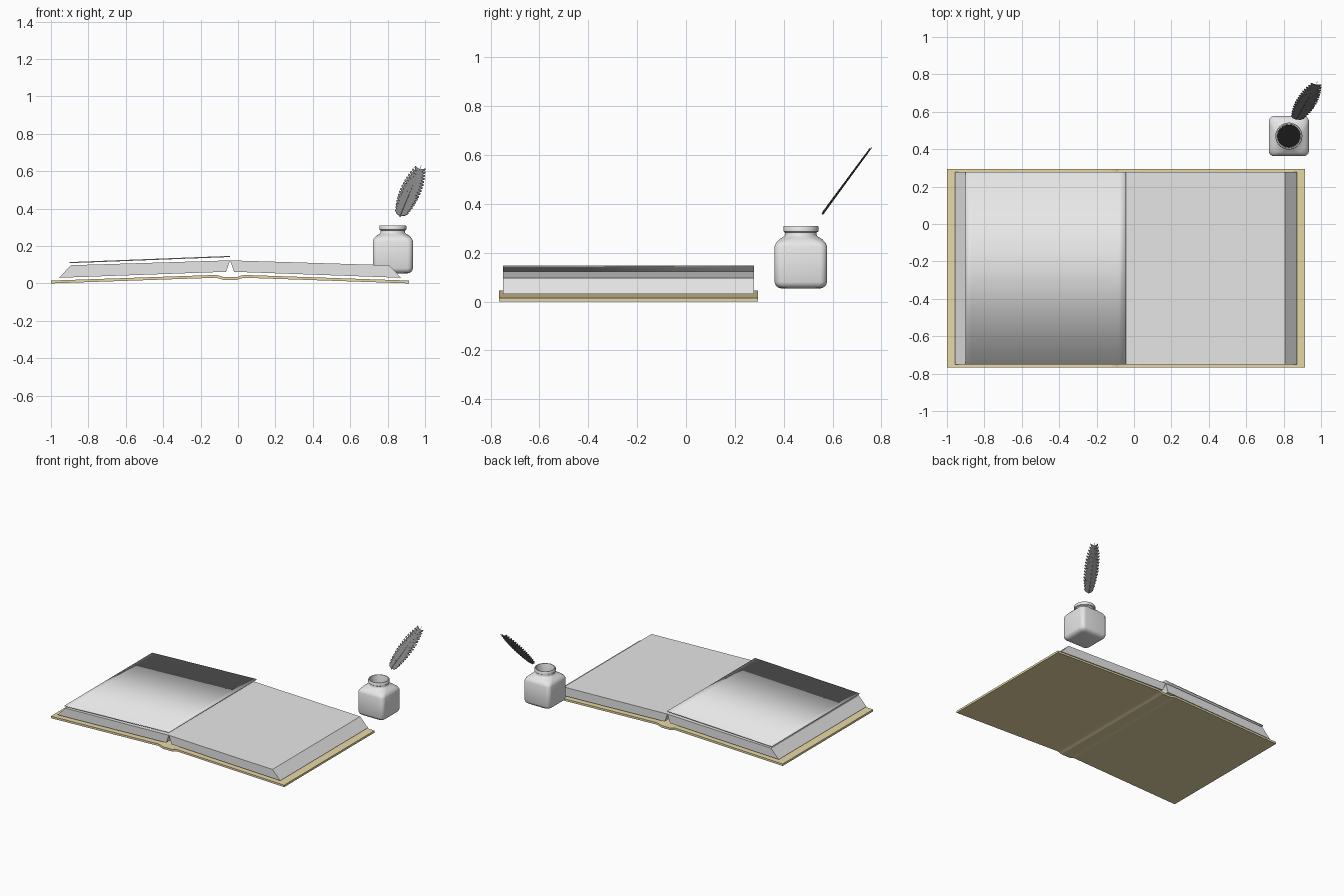
import bpy, bmesh, math
from mathutils import Vector

if "Cube" in bpy.data.objects:
    bpy.data.objects.remove(bpy.data.objects["Cube"])


def material(name, rgb):
    m = bpy.data.materials.new(name)
    m.diffuse_color = (*rgb, 1)
    m.use_nodes = True
    m.node_tree.nodes["Principled BSDF"].inputs["Base Color"].default_value = m.diffuse_color
    return m


PAPER = material("light_grey", (0.8, 0.8, 0.8))
TAN = material("tan", (0.8, 0.69, 0.38))
BLACK = material("black", (0.01, 0.01, 0.01))
DARK = material("dark_grey", (0.22, 0.22, 0.22))


def build(name, verts, faces, mat, smooth=None):
    mesh = bpy.data.meshes.new(name)
    mesh.from_pydata(verts, [], faces)
    bm = bmesh.new()
    bm.from_mesh(mesh)
    bmesh.ops.recalc_face_normals(bm, faces=bm.faces)
    bm.to_mesh(mesh)
    bm.free()
    ob = bpy.data.objects.new(name, mesh)
    bpy.context.collection.objects.link(ob)
    mesh.materials.append(mat)
    if smooth:
        bpy.ops.object.select_all(action='DESELECT')
        ob.select_set(True)
        bpy.context.view_layer.objects.active = ob
        bpy.ops.object.shade_smooth_by_angle(angle=math.radians(smooth))
    return ob


def prism(name, profile, y0, y1, mat, smooth=None):
    """Extrude a closed x/z profile along y."""
    n = len(profile)
    verts = [(x, y, z) for y in (y0, y1) for x, z in profile]
    faces = [(i, (i + 1) % n, n + (i + 1) % n, n + i) for i in range(n)]
    faces += [tuple(range(n)), tuple(range(n, 2 * n))]
    return build(name, verts, faces, mat, smooth)


MID = -0.0425  # centre of the spine


def mirror(profile):
    return [(2 * MID - x, z) for x, z in profile]


# cover: two sloping boards joined by a lowered spine
half = [(-1.0, 0.008), (-0.12, 0.038), (-0.10, 0.034), (-0.08, 0.027)]
line = half + mirror(half)[::-1]
line[-1] = (0.915, 0.008)
cover = [(x, z + 0.007) for x, z in line] + [(x, z - 0.008) for x, z in line[::-1]]
prism("cover", cover, -0.766, 0.294, TAN)

# page blocks
block = [(-0.957, 0.03), (-0.893, 0.097), (MID, 0.123), (-0.064, 0.062)]
prism("left_pages", block, -0.75, 0.279, PAPER)
prism("right_pages", mirror(block), -0.75, 0.279, PAPER)

# single loose page above the left block, softly shaded
xs = [-0.9, -0.87, -0.3, -0.08, MID]
mid = [(x, 0.111 + (x + 0.9) * 0.0385) for x in xs]
page = [(x, z + 0.003) for x, z in mid] + [(x, z - 0.003) for x, z in mid[::-1]]
prism("loose_page", page, -0.75, 0.279, PAPER, 180)

# ink bottle: rounded-square rings lofted into a round neck (z, half width, corner radius)
CX, CY = 0.828, 0.47
rings = [(0.053, 0.075, 0.03), (0.056, 0.09, 0.03), (0.066, 0.103, 0.03),
         (0.08, 0.1075, 0.03), (0.225, 0.1075, 0.03), (0.24, 0.102, 0.035),
         (0.255, 0.088, 0.05), (0.266, 0.070, 0.066), (0.272, 0.065, 0.065),
         (0.283, 0.065, 0.065), (0.287, 0.072, 0.072), (0.306, 0.072, 0.072),
         (0.31, 0.069, 0.069), (0.31, 0.063, 0.063), (0.305, 0.061, 0.061),
         (0.21, 0.061, 0.061)]


def ring(z, h, r, per=9):
    pts = []
    for q in range(4):
        c = math.pi / 4 + q * math.pi / 2
        ox = math.copysign(h - r, math.cos(c))
        oy = math.copysign(h - r, math.sin(c))
        for k in range(per):
            a = q * math.pi / 2 + (k + 0.25) / (per - 0.5) * math.pi / 2
            pts.append((CX + ox + r * math.cos(a), CY + oy + r * math.sin(a), z))
    return pts


verts = [p for r in rings for p in ring(*r)]
N = 36
faces = [(j * N + i, j * N + (i + 1) % N, (j + 1) * N + (i + 1) % N, (j + 1) * N + i)
         for j in range(len(rings) - 1) for i in range(N)]
faces += [tuple(range(N)), tuple(range(len(verts) - N, len(verts)))]
build("ink_bottle", verts, faces, PAPER, 50)

# ink surface inside the neck
build("ink", ring(0.22, 0.0605, 0.0605), [tuple(range(N))], BLACK)

# quill feather: swept barbs on both sides of a thin shaft
base, tip = Vector((0.867, 0.56, 0.360)), Vector((0.980, 0.760, 0.630))
axis = tip - base
normal = Vector((0, -0.807, 0.59))
side = axis.cross(normal).normalized()


def at(t, w, lift=0.0):
    return base + axis * t + side * w + normal * lift


def width(t):
    return 0.057 * max(0.02, math.sin(math.pi * (0.1 + 0.85 * t))) ** 0.6


verts, faces = [], []
COUNT = 16
step = 0.92 / COUNT
for i in range(COUNT):
    t = i * step
    for s in (-1, 1):
        e = t + 0.07
        w = width(e)
        n = len(verts)
        verts += [at(t, 0), at(t + 0.02, s * w * 0.6, 0.002), at(e, s * w, 0.004),
                  at(e + step * 0.45, s * w * 0.97, 0.004),
                  at(t + step + 0.02, s * w * 0.6, 0.002), at(t + step, 0)]
        faces += [(n, n + 1, n + 4, n + 5), (n + 1, n + 2, n + 3, n + 4)]
feather = build("feather", verts, faces, DARK)
thick = feather.modifiers.new("thickness", 'SOLIDIFY')
thick.thickness = 0.004
thick.offset = 0

# feather shaft
verts = [at(t, w, l) for t, r in ((-0.01, 0.003), (1.0, 0.001))
         for w, l in ((-r, 0), (0, -1.3 * r), (r, 0), (0, 1.3 * r))]
build("feather_shaft", verts, [(i, (i + 1) % 4, 4 + (i + 1) % 4, 4 + i) for i in range(4)]
      + [(0, 1, 2, 3), (4, 5, 6, 7)], DARK)
